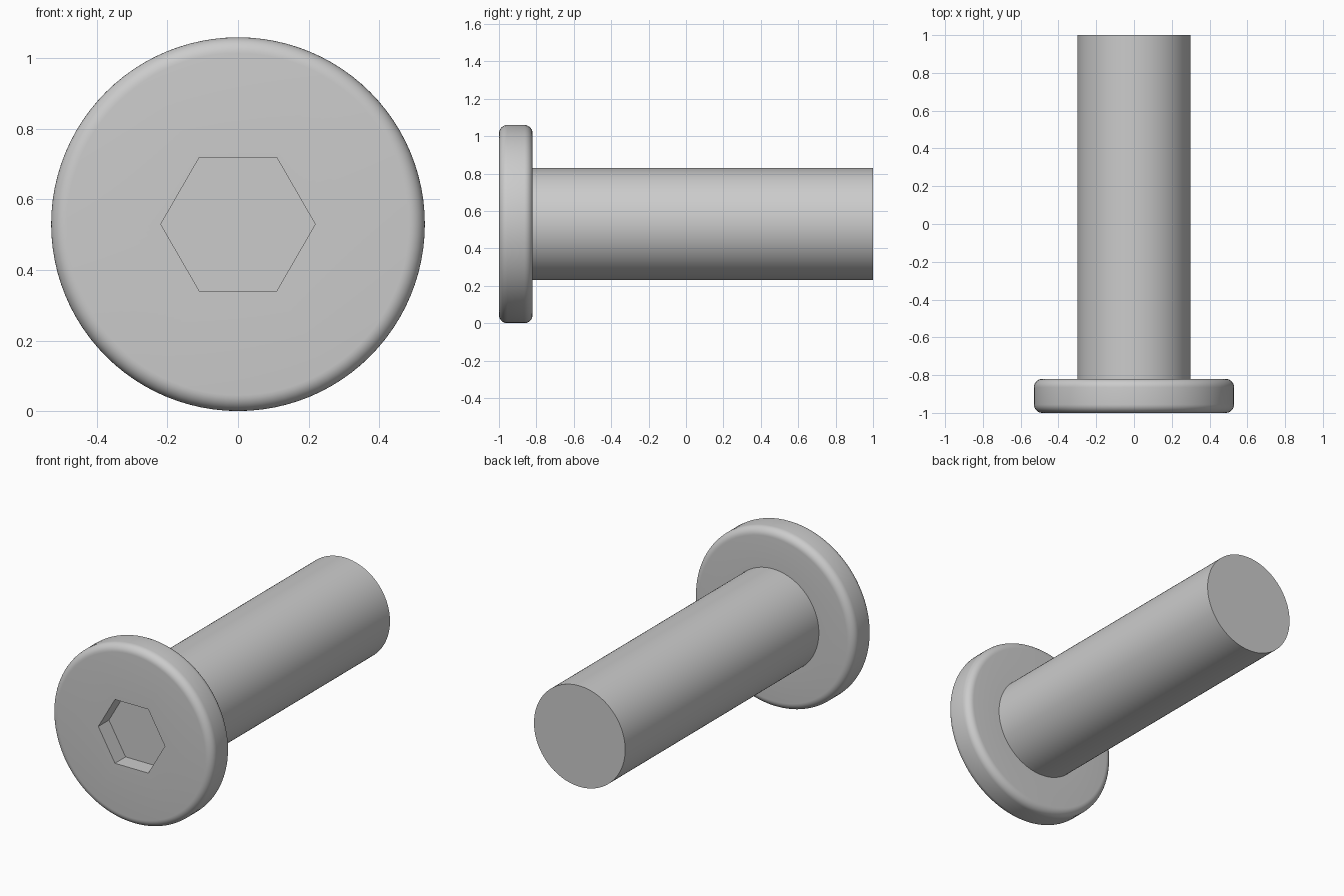
import bpy
import bmesh
from math import cos, sin, pi, radians

SEGMENTS = 96
AXIS_Z = 0.53          # height of the bolt axis
HEAD_R, SHAFT_R = 0.53, 0.30
FRONT, HEAD_BACK, END = -1.0, -0.82, 1.0
FILLET = 0.045
HEX_R = 0.219          # centre to socket corner
SOCKET_DEPTH = 0.10

cube = bpy.data.objects.get("Cube")
if cube:
    bpy.data.objects.remove(cube, do_unlink=True)

steel = bpy.data.materials.new("grey steel")
steel.use_nodes = True
grey = (0.6, 0.6, 0.6, 1)
steel.diffuse_color = grey
steel.node_tree.nodes["Principled BSDF"].inputs["Base Color"].default_value = grey


def circle(angle):
    return 1.0


def hexagon(angle):
    # unit hexagon outline with corners on the x axis
    return cos(pi / 6) / cos(angle % (pi / 3) - pi / 6)


def lathe(name, profile, cap_first=False, cap_last=False):
    """Sweep (radius, y, outline) points around the bolt axis."""
    bm = bmesh.new()
    rings = []
    for radius, y, outline in profile:
        ring = []
        for i in range(SEGMENTS):
            a = 2 * pi * i / SEGMENTS
            r = radius * outline(a)
            ring.append(bm.verts.new((r * cos(a), y, AXIS_Z + r * sin(a))))
        rings.append(ring)
    for a, b in zip(rings, rings[1:]):
        for i in range(SEGMENTS):
            j = (i + 1) % SEGMENTS
            bm.faces.new((a[i], a[j], b[j], b[i]))
    if cap_first:
        bm.faces.new(list(reversed(rings[0])))
    if cap_last:
        bm.faces.new(rings[-1])
    # every profile runs front to back on the outside, so turn faces outward
    bmesh.ops.reverse_faces(bm, faces=bm.faces[:])
    mesh = bpy.data.meshes.new(name)
    bm.to_mesh(mesh)
    bm.free()
    obj = bpy.data.objects.new(name, mesh)
    bpy.context.collection.objects.link(obj)
    mesh.materials.append(steel)
    bpy.ops.object.select_all(action='DESELECT')
    obj.select_set(True)
    bpy.context.view_layer.objects.active = obj
    bpy.ops.object.shade_smooth_by_angle(angle=radians(30))
    return obj


# Head: socket floor and walls, front face, rounded rim, back face
steps = [pi / 2 * i / 8 for i in range(9)]
inner = HEAD_R - FILLET
head = [(HEX_R, FRONT + SOCKET_DEPTH, hexagon), (HEX_R, FRONT, hexagon)]
head += [(inner + FILLET * sin(t), FRONT + FILLET * (1 - cos(t)), circle) for t in steps]
head += [(inner + FILLET * cos(t), HEAD_BACK - FILLET * (1 - sin(t)), circle) for t in steps]
head.append((SHAFT_R, HEAD_BACK, circle))
lathe("bolt_head", head, cap_first=True)

# Shaft: plain cylinder with a flat end
lathe("bolt_shaft", [(SHAFT_R, HEAD_BACK, circle), (SHAFT_R, END, circle)], cap_last=True)
